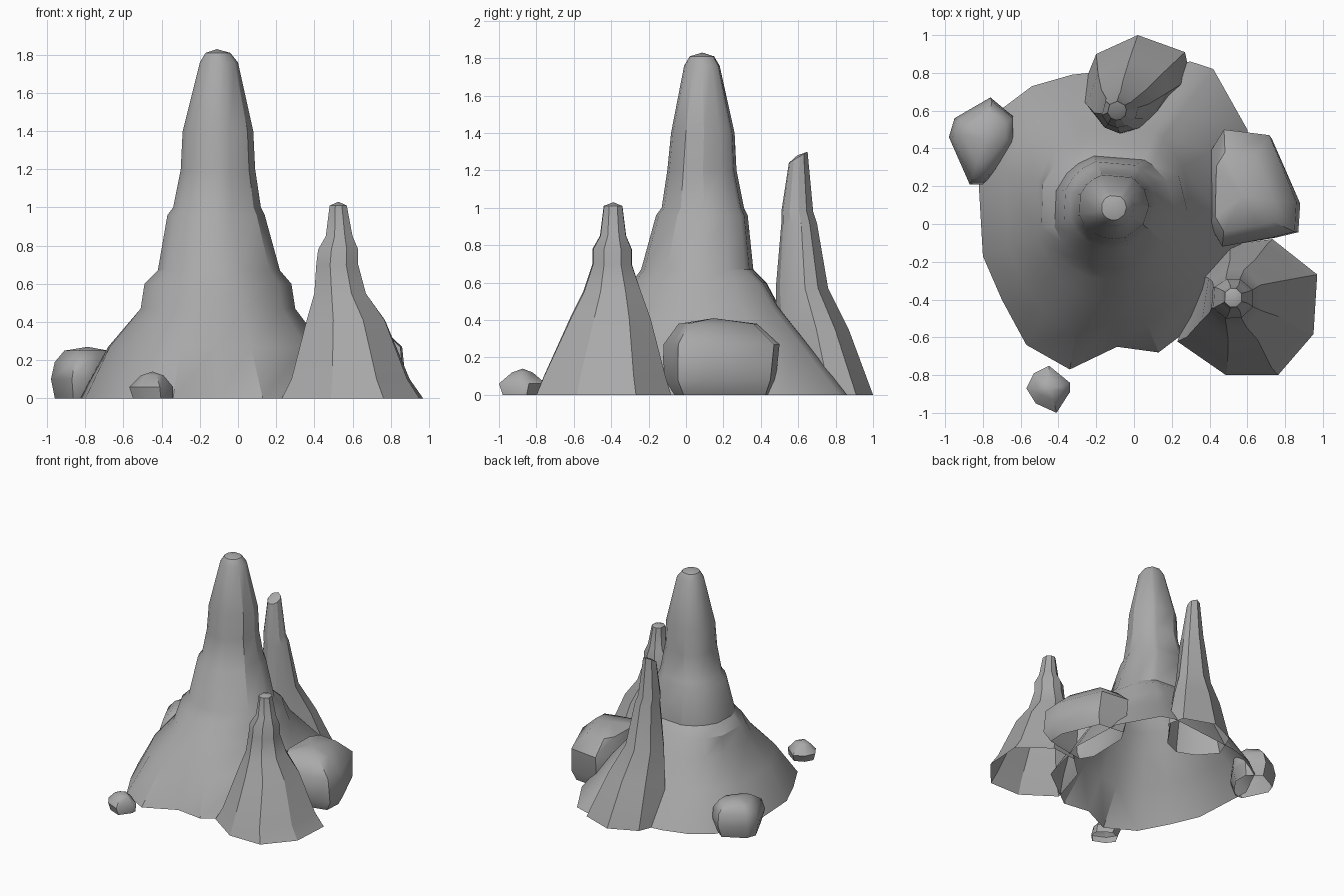
import bpy
import bmesh
import math
from mathutils import Vector

default_cube = bpy.data.objects.get("Cube")
if default_cube:
    bpy.data.objects.remove(default_cube, do_unlink=True)

# One grey stone colour
stone = bpy.data.materials.new("grey_stone")
stone.use_nodes = True
stone_colour = (0.4, 0.4, 0.4, 1)
stone.diffuse_color = stone_colour
stone.node_tree.nodes["Principled BSDF"].inputs["Base Color"].default_value = stone_colour


def fit_to_unit_box(points):
    """Stretch a flat outline so that it fills the box from -1 to 1."""
    xs = [p.x for p in points]
    ys = [p.y for p in points]
    middle = Vector((max(xs) + min(xs), max(ys) + min(ys))) / 2
    half_x = (max(xs) - min(xs)) / 2
    half_y = (max(ys) - min(ys)) / 2
    return [Vector(((p.x - middle.x) / half_x, (p.y - middle.y) / half_y)) for p in points]


def loft_rock(name, outline, rings, top, round_height=None, tip_tilt=0, sharp_angle=30):
    """Stack copies of a ground outline, each stretched to a ring's extents.

    A ring is (z, x low, x high, y low, y high). The outline turns gradually
    into an ellipse up to round_height. The underside stays open.
    """
    base = fit_to_unit_box([Vector(p) for p in outline])
    circle = [p.normalized() for p in base]
    bm = bmesh.new()
    previous = None
    for ring in rings:
        z, x_low, x_high, y_low, y_high = ring
        roundness = min(z / round_height, 1) if round_height else 0
        shape = fit_to_unit_box([a.lerp(b, roundness) for a, b in zip(base, circle)])
        tilt = tip_tilt if ring is rings[-1] else 0
        current = []
        for p in shape:
            x = (x_low + x_high + p.x * (x_high - x_low)) / 2
            y = (y_low + y_high + p.y * (y_high - y_low)) / 2
            current.append(bm.verts.new((x, y, z + tilt * p.y)))
        if previous:
            for i in range(len(current)):
                j = (i + 1) % len(current)
                bm.faces.new((previous[i], previous[j], current[j], current[i]))
        previous = current

    # Close the tip with a low fan
    centre = sum((v.co for v in previous), Vector()) / len(previous)
    tip = bm.verts.new((centre.x, centre.y, top))
    for i in range(len(previous)):
        bm.faces.new((previous[i], previous[(i + 1) % len(previous)], tip))

    mesh = bpy.data.meshes.new(name)
    bm.to_mesh(mesh)
    bm.free()
    mesh.materials.append(stone)
    rock = bpy.data.objects.new(name, mesh)
    bpy.context.collection.objects.link(rock)
    bpy.ops.object.select_all(action="DESELECT")
    rock.select_set(True)
    bpy.context.view_layer.objects.active = rock
    bpy.ops.object.shade_smooth_by_angle(angle=math.radians(sharp_angle))
    return rock


# Tall main spire with its wide skirt and weathered ledges
loft_rock(
    "main_spire",
    [(.62, .05), (.6, .5), (.42, .82), (.3, .86), (-.33, .79), (-.54, .73), (-.7, .61),
     (-.83, .35), (-.8, -.17), (-.7, -.4), (-.57, -.64), (-.34, -.77), (-.09, -.65),
     (.13, -.68), (.5, -.4)],
    [(0, -.83, .62, -.77, .86),
     (.27, -.68, .45, -.57, .65),
     (.47, -.51, .3, -.39, .5),
     (.6, -.49, .28, -.29, .43),
     (.67, -.42, .22, -.24, .36),
     (.96, -.37, .14, -.16, .33),
     (1, -.34, .12, -.13, .31),
     (1.2, -.3, .09, -.1, .27),
     (1.4, -.29, .08, -.08, .26),
     (1.76, -.2, 0, -.01, .18),
     (1.81, -.17, -.04, .02, .15)],
    top=1.83, round_height=.7)

# Shorter spire at the front left
loft_rock(
    "front_spire",
    [(.97, -.26), (.73, -.07), (.5, -.1), (.33, -.26), (.22, -.62), (.48, -.8),
     (.76, -.8), (.95, -.58)],
    [(0, .23, .97, -.8, -.08),
     (.1, .28, .9, -.76, -.11),
     (.41, .36, .77, -.62, -.19),
     (.55, .4, .67, -.55, -.24),
     (.7, .41, .63, -.5, -.29),
     (.78, .42, .63, -.5, -.29),
     (.85, .46, .6, -.46, -.32),
     (1.01, .48, .57, -.44, -.34)],
    top=1.03, round_height=.7)

# Slender leaning spire at the back
loft_rock(
    "back_spire",
    [(.3, .77), (.27, .91), (.02, 1), (-.2, .9), (-.29, .68), (-.17, .54), (-.02, .48),
     (.12, .54), (.19, .65)],
    [(0, -.29, .3, .48, 1),
     (.35, -.25, .18, .48, .87),
     (.57, -.21, .08, .48, .76),
     (.92, -.17, .02, .51, .7),
     (.98, -.17, 0, .51, .68),
     (1.27, -.14, -.04, .55, .65)],
    top=1.28, round_height=.9, tip_tilt=.03)

# Large boulder on the left side
loft_rock(
    "large_boulder",
    [(.88, .12), (.73, .48), (.48, .51), (.41, .4), (.4, 0), (.47, -.12), (.75, -.07),
     (.87, -.04)],
    [(0, .42, .83, -.08, .45),
     (.08, .4, .88, -.12, .48),
     (.27, .4, .86, -.12, .5),
     (.38, .43, .74, -.04, .38)],
    top=.41, sharp_angle=45)

# Medium boulder at the back right
loft_rock(
    "medium_boulder",
    [(-.64, .42), (-.64, .57), (-.76, .67), (-.95, .56), (-.98, .46), (-.87, .21),
     (-.8, .21), (-.74, .27)],
    [(0, -.96, -.66, .26, .63),
     (.1, -.98, -.64, .21, .67),
     (.19, -.96, -.64, .24, .65),
     (.25, -.91, -.68, .33, .59)],
    top=.27, sharp_angle=45)

# Small boulder at the front
loft_rock(
    "small_boulder",
    [(-.34, -.84), (-.45, -.75), (-.53, -.79), (-.57, -.87), (-.52, -.95), (-.41, -1),
     (-.34, -.89)],
    [(0, -.55, -.34, -.98, -.78),
     (.06, -.57, -.34, -1, -.75),
     (.12, -.51, -.39, -.93, -.82)],
    top=.14, sharp_angle=45)
